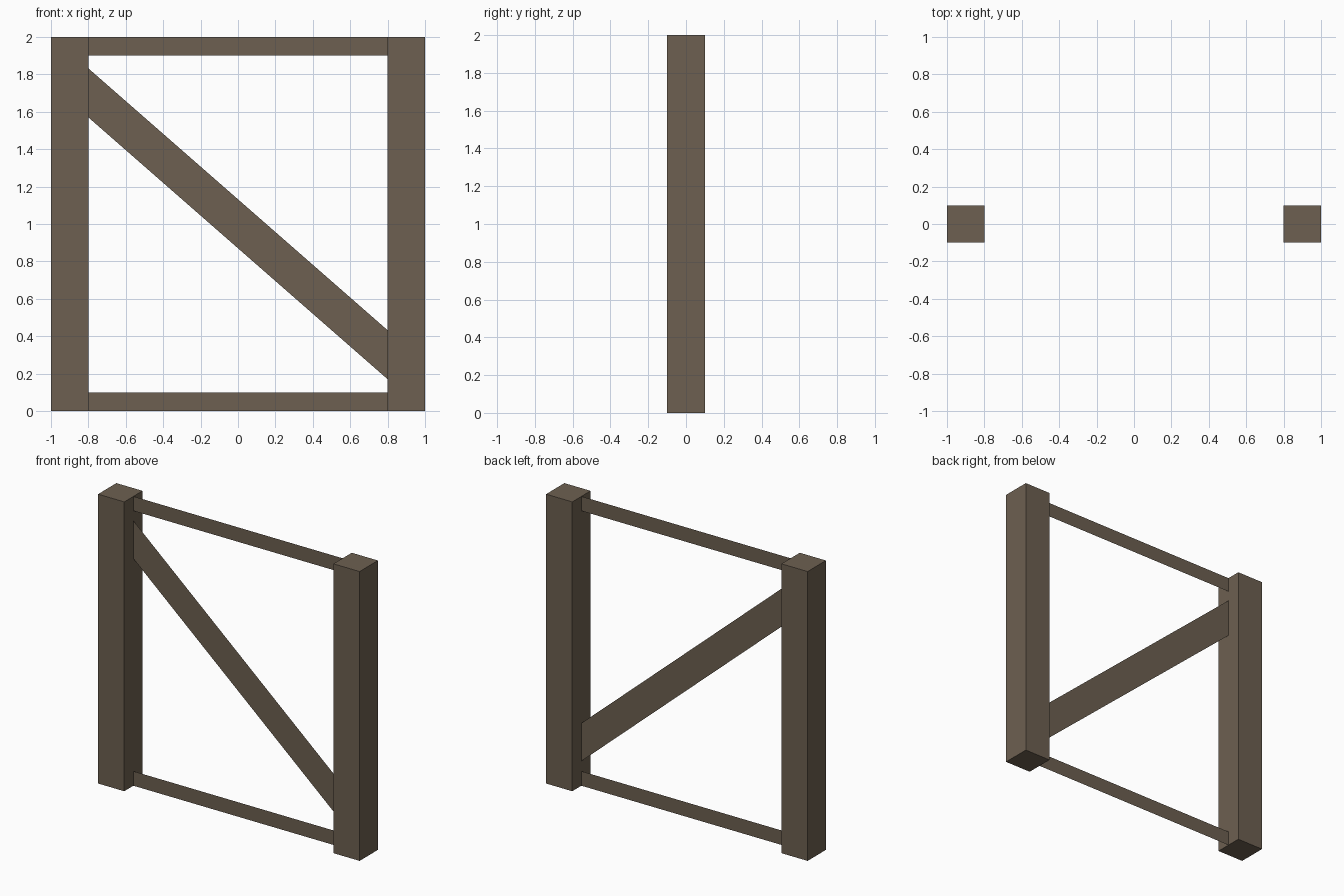
import bpy, bmesh
from mathutils import Matrix

if "Cube" in bpy.data.objects:
    bpy.data.objects.remove(bpy.data.objects["Cube"])

wood = bpy.data.materials.new("weathered_wood")
wood.diffuse_color = (0.153, 0.117, 0.082, 1)
wood.use_nodes = True
wood.node_tree.nodes["Principled BSDF"].inputs["Base Color"].default_value = wood.diffuse_color


def add_object(name, bm):
    mesh = bpy.data.meshes.new(name)
    bm.to_mesh(mesh)
    bm.free()
    mesh.materials.append(wood)
    bpy.context.collection.objects.link(bpy.data.objects.new(name, mesh))


def post(name, x):
    """Square post standing on the ground."""
    bm = bmesh.new()
    bmesh.ops.create_cube(bm, size=1, matrix=Matrix.Translation((x, 0, 1))
                          @ Matrix.Diagonal((0.2, 0.2, 2, 1)))
    add_object(name, bm)


def board(name, z_left, z_right, height):
    """Paper-thin board in the y = 0 plane, spanning between the posts."""
    bm = bmesh.new()
    corners = [(-0.8, z_left), (0.8, z_right),
               (0.8, z_right + height), (-0.8, z_left + height)]
    bm.faces.new([bm.verts.new((x, 0, z)) for x, z in corners])
    add_object(name, bm)


# Posts
post("left_post", -0.9)
post("right_post", 0.9)

# Rails and diagonal brace
board("bottom_rail", 0, 0, 0.1)
board("top_rail", 1.9, 1.9, 0.1)
board("diagonal_brace", 1.57, 0.17, 0.262)
